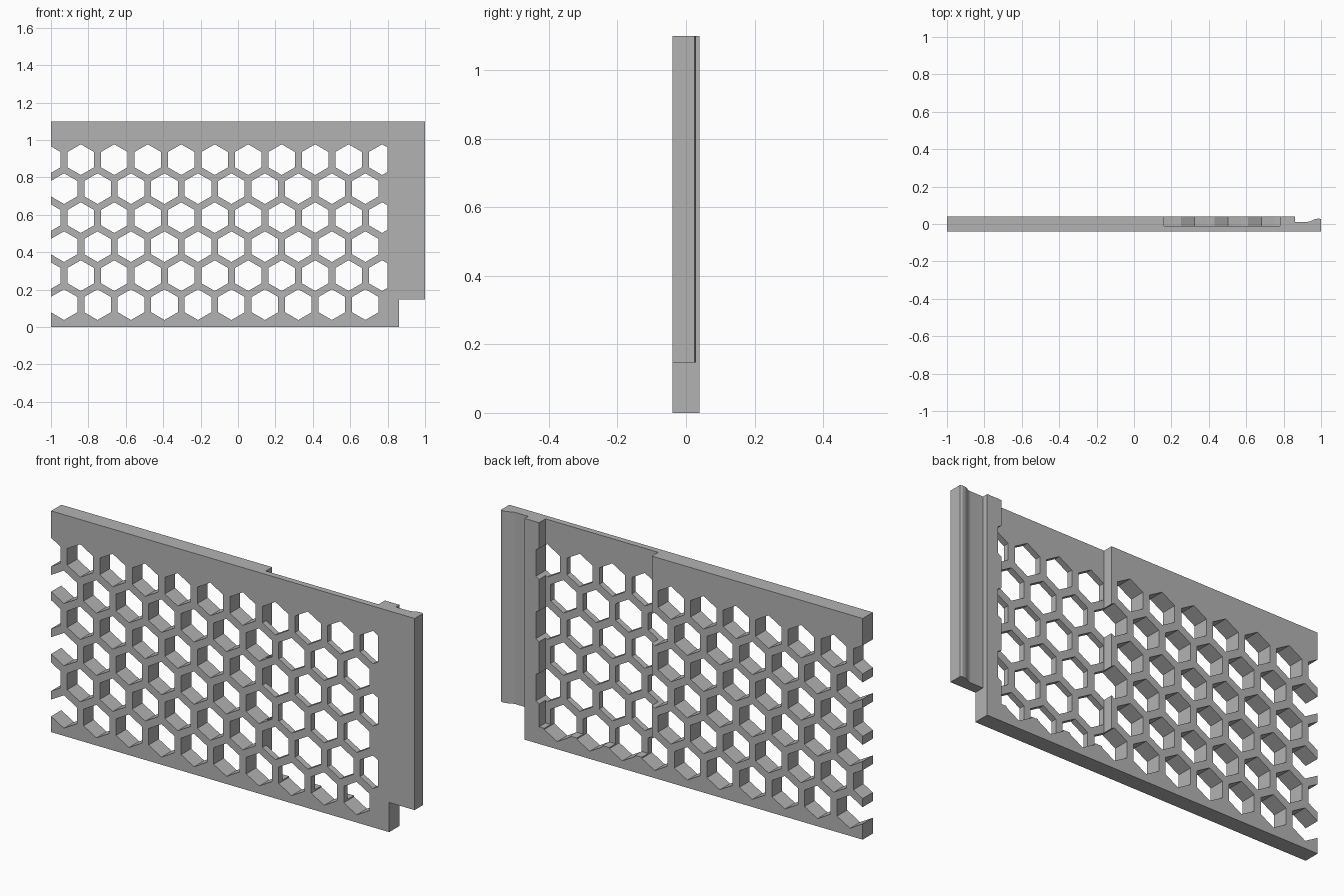
import bpy, bmesh, math

old = bpy.data.objects.get("Cube")
if old:
    bpy.data.objects.remove(old, do_unlink=True)

grey = bpy.data.materials.new("plain grey")
grey.use_nodes = True
grey.diffuse_color = (0.45, 0.45, 0.45, 1)
grey.node_tree.nodes["Principled BSDF"].inputs["Base Color"].default_value = (0.45, 0.45, 0.45, 1)


def prism(bm, points, offset):
    """Extrude a planar outline by an offset vector."""
    face = bm.faces.new([bm.verts.new(p) for p in points])
    out = bmesh.ops.extrude_face_region(bm, geom=[face])
    verts = [g for g in out["geom"] if isinstance(g, bmesh.types.BMVert)]
    bmesh.ops.translate(bm, verts=verts, vec=offset)


def finish(name, bm):
    bmesh.ops.recalc_face_normals(bm, faces=bm.faces)
    mesh = bpy.data.meshes.new(name)
    bm.to_mesh(mesh)
    bm.free()
    obj = bpy.data.objects.new(name, mesh)
    bpy.context.collection.objects.link(obj)
    mesh.materials.append(grey)
    return obj


def box(name, x0, x1, y0, y1, z0, z1):
    bm = bmesh.new()
    prism(bm, [(x0, y0, z0), (x1, y0, z0), (x1, y1, z0), (x0, y1, z0)], (0, 0, z1 - z0))
    return finish(name, bm)


# Panel slab with the thin, curved flange along one end
HEIGHT, BACK = 1.1, 0.04
FLANGE, FLOOR, RISE = 0.86, 0.012, 0.016
outline = [(-1, -BACK), (1, -BACK), (1, 0.025), (0.99, 0.029)]
for i in range(9):
    t = i / 8
    outline.append((0.98 - 0.05 * t, FLOOR + RISE * (1 + math.cos(math.pi * t)) / 2))
outline += [(FLANGE, FLOOR), (FLANGE, BACK), (-1, BACK)]
bm = bmesh.new()
prism(bm, [(x, y, 0) for x, y in outline], (0, 0, HEIGHT))
panel = finish("vent_panel", bm)

# Pocket in the back, open at the top, and the notch below the flange
cutters = [box("pocket_cutter", 0.16, 0.78, -0.01, 0.1, 0.085, 1.2),
           box("notch_cutter", FLANGE, 1.1, -0.1, 0.1, -0.1, 0.147)]

# Honeycomb holes, trimmed straight next to the flange
PITCH, RADIUS = 0.179, 0.082
bm = bmesh.new()
for row in range(6):
    odd = row % 2
    for col in range(10 + odd):
        cx = -0.93 + PITCH * (col - odd / 2)
        cz = 0.12 + row * 0.155
        ring = [math.radians(30 + 60 * k) for k in range(6)]
        prism(bm, [(cx + RADIUS * math.cos(a), -0.1, cz + RADIUS * math.sin(a)) for a in ring],
              (0, 0.2, 0))
bmesh.ops.bisect_plane(bm, geom=bm.verts[:] + bm.edges[:] + bm.faces[:],
                       plane_co=(0.798, 0, 0), plane_no=(1, 0, 0), clear_outer=True)
bmesh.ops.holes_fill(bm, edges=[e for e in bm.edges if e.is_boundary], sides=0)
cutters.append(finish("honeycomb_cutter", bm))

# Cut everything and drop the helpers
bpy.ops.object.select_all(action="DESELECT")
bpy.context.view_layer.objects.active = panel
panel.select_set(True)
for cutter in cutters:
    cutter.hide_render = True
    mod = panel.modifiers.new(cutter.name, "BOOLEAN")
    mod.operation = "DIFFERENCE"
    mod.solver = "EXACT"
    mod.object = cutter
    bpy.ops.object.modifier_apply(modifier=mod.name)
    bpy.data.objects.remove(cutter, do_unlink=True)
bpy.ops.object.shade_smooth_by_angle(angle=math.radians(25))
